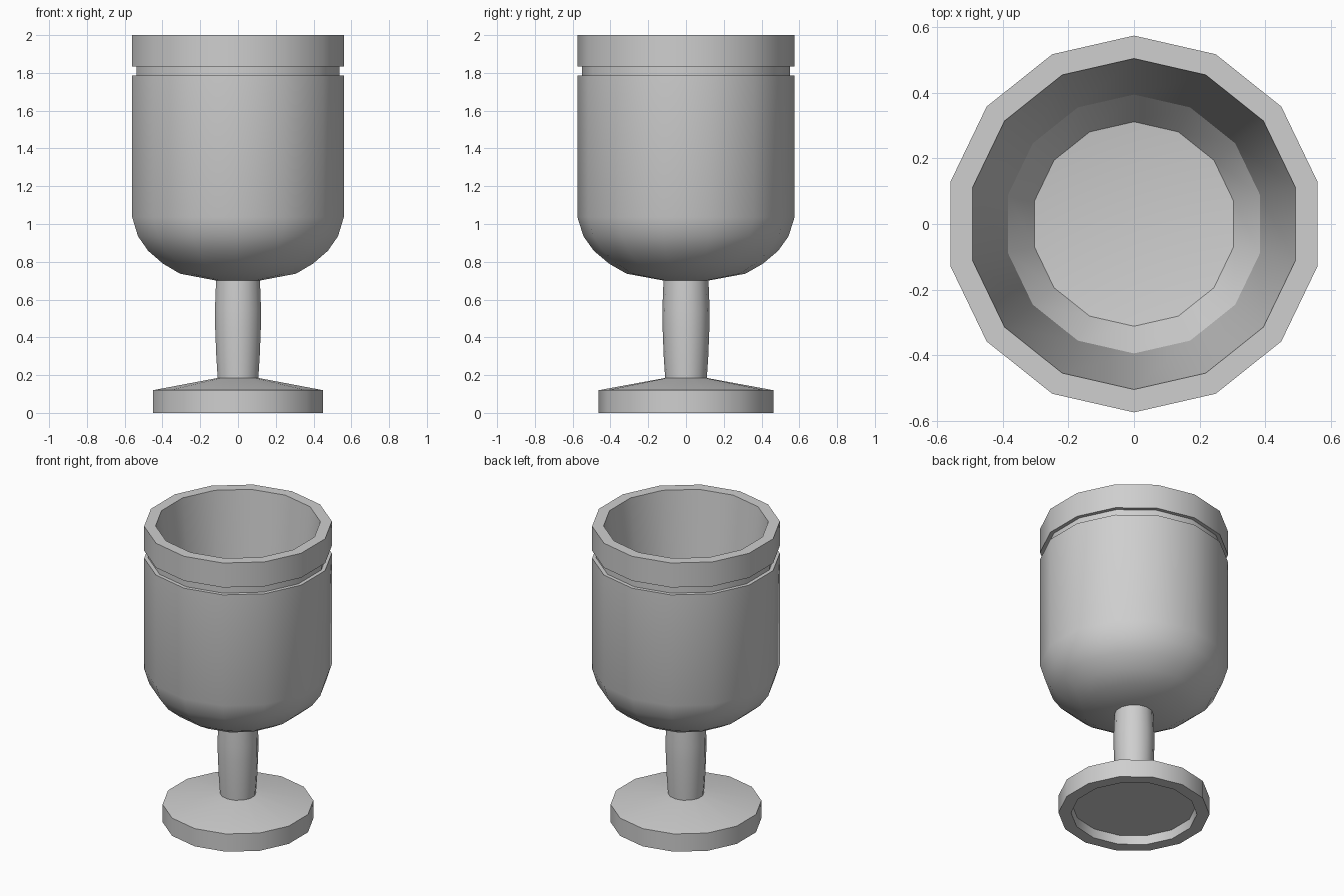
import bpy
import math

SIDES = 14

cube = bpy.data.objects.get("Cube")
if cube:
    bpy.data.objects.remove(cube, do_unlink=True)

# Single grey material
grey = bpy.data.materials.new("plain grey")
grey.use_nodes = True
colour = (0.62, 0.62, 0.62, 1)
grey.diffuse_color = colour
grey.node_tree.nodes["Principled BSDF"].inputs["Base Color"].default_value = colour


def lathe(name, profile):
    """Turn (radius, height) points about z; zero radius makes a pole.
    List outer walls upward so that the faces point outward."""
    verts, faces, rings = [], [], []
    for r, z in profile:
        start = len(verts)
        if r == 0:
            verts.append((0, 0, z))
            rings.append([start] * SIDES)
        else:
            for i in range(SIDES):
                a = math.pi / 2 + math.tau * i / SIDES
                verts.append((r * math.cos(a), r * math.sin(a), z))
            rings.append(list(range(start, start + SIDES)))
    for low, high in zip(rings, rings[1:]):
        for i in range(SIDES):
            j = (i + 1) % SIDES
            quad = [low[i], low[j], high[j], high[i]]
            faces.append(list(dict.fromkeys(quad)))
    mesh = bpy.data.meshes.new(name)
    mesh.from_pydata(verts, [], faces)
    mesh.materials.append(grey)
    obj = bpy.data.objects.new(name, mesh)
    bpy.context.collection.objects.link(obj)
    bpy.ops.object.select_all(action='DESELECT')
    obj.select_set(True)
    bpy.context.view_layer.objects.active = obj
    bpy.ops.object.shade_smooth_by_angle(angle=math.radians(30))
    return obj


# Foot: hollow underside, upright edge, shallow cone on top
lathe("foot", [(0, 0.06), (0.38, 0.06), (0.385, 0), (0.462, 0),
               (0.462, 0.12), (0.11, 0.185), (0, 0.185)])

# Stem: slightly swollen in the middle
lathe("stem", [(0.11, 0.18), (0.118, 0.3), (0.124, 0.45),
               (0.125, 0.55), (0.119, 0.705)])

# Bowl: rounded bottom, grooved wall, flat rim, tapering inside
lathe("bowl", [(0, 0.7), (0.115, 0.7), (0.315, 0.737), (0.407, 0.79),
               (0.488, 0.858), (0.543, 0.935), (0.575, 1.037),
               (0.575, 1.785), (0.55, 1.785), (0.55, 1.835),
               (0.575, 1.835), (0.575, 2), (0.505, 2),
               (0.395, 0.95), (0.312, 0.84), (0, 0.8)])
